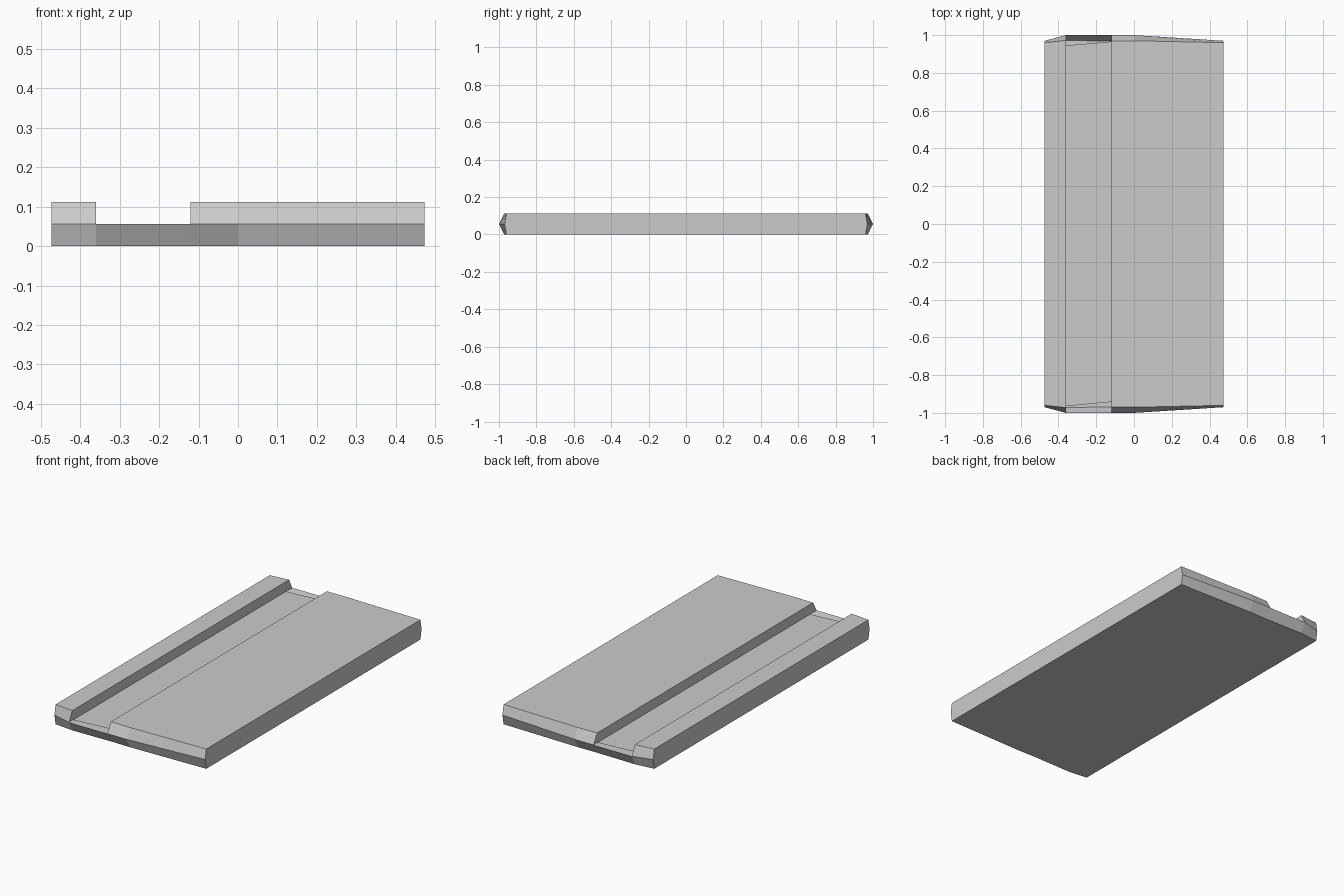
import bpy, bmesh

cube = bpy.data.objects.get("Cube")
if cube:
    bpy.data.objects.remove(cube, do_unlink=True)

grey = bpy.data.materials.new("light_grey")
grey.use_nodes = True
colour = (0.6, 0.6, 0.6, 1)
grey.diffuse_color = colour
grey.node_tree.nodes["Principled BSDF"].inputs["Base Color"].default_value = colour

HEIGHT, MID = 0.112, 0.056
# Stations across the width: x, half length at mid height, half length at top and bottom
STATIONS = [(-0.473, 0.97, 0.96), (-0.36, 1.0, 0.972), (-0.12, 1.0, 0.968),
            (0.0, 1.0, 0.97), (0.473, 0.97, 0.96)]
GROOVE = 1  # index of the strip that is cut away


def add_object(name, bm):
    mesh = bpy.data.meshes.new(name)
    bm.to_mesh(mesh)
    bm.free()
    mesh.materials.append(grey)
    obj = bpy.data.objects.new(name, mesh)
    bpy.context.collection.objects.link(obj)


# Slab body: bottom, pointed ends, outer sides, raised strips and groove walls
bm = bmesh.new()
cols = []
for x, mid, edge in STATIONS:
    col = {}
    for s in (-1, 1):
        for level, y, z in (("low", edge, 0), ("mid", mid, MID), ("top", edge, HEIGHT)):
            col[level, s] = bm.verts.new((x, s * y, z))
    cols.append(col)

for i, (a, b) in enumerate(zip(cols, cols[1:])):
    levels = [("low", "mid")] if i == GROOVE else [("low", "mid"), ("mid", "top")]
    for lo, hi in levels:
        for s in (-1, 1):
            bm.faces.new((a[lo, s], b[lo, s], b[hi, s], a[hi, s]))
    for level in ("low", "top"):
        if level == "low" or i != GROOVE:
            bm.faces.new((a[level, -1], b[level, -1], b[level, 1], a[level, 1]))

for col, lo in ((cols[0], "low"), (cols[-1], "low"),
                (cols[GROOVE], "mid"), (cols[GROOVE + 1], "mid")):
    bm.faces.new((col[lo, -1], col["mid", -1], col["top", -1],
                  col["top", 1], col["mid", 1], col[lo, 1])
                 if lo == "low" else
                 (col[lo, -1], col["top", -1], col["top", 1], col[lo, 1]))

bmesh.ops.recalc_face_normals(bm, faces=bm.faces)
add_object("slab_body", bm)

# Groove floor, stopping slightly short of both ends
bm = bmesh.new()
x0, x1 = STATIONS[GROOVE][0], STATIONS[GROOVE + 1][0]
bm.faces.new([bm.verts.new((x, y, MID)) for x, y in
              ((x0, -0.965), (x1, -0.942), (x1, 0.966), (x0, 0.945))])
add_object("groove_floor", bm)
